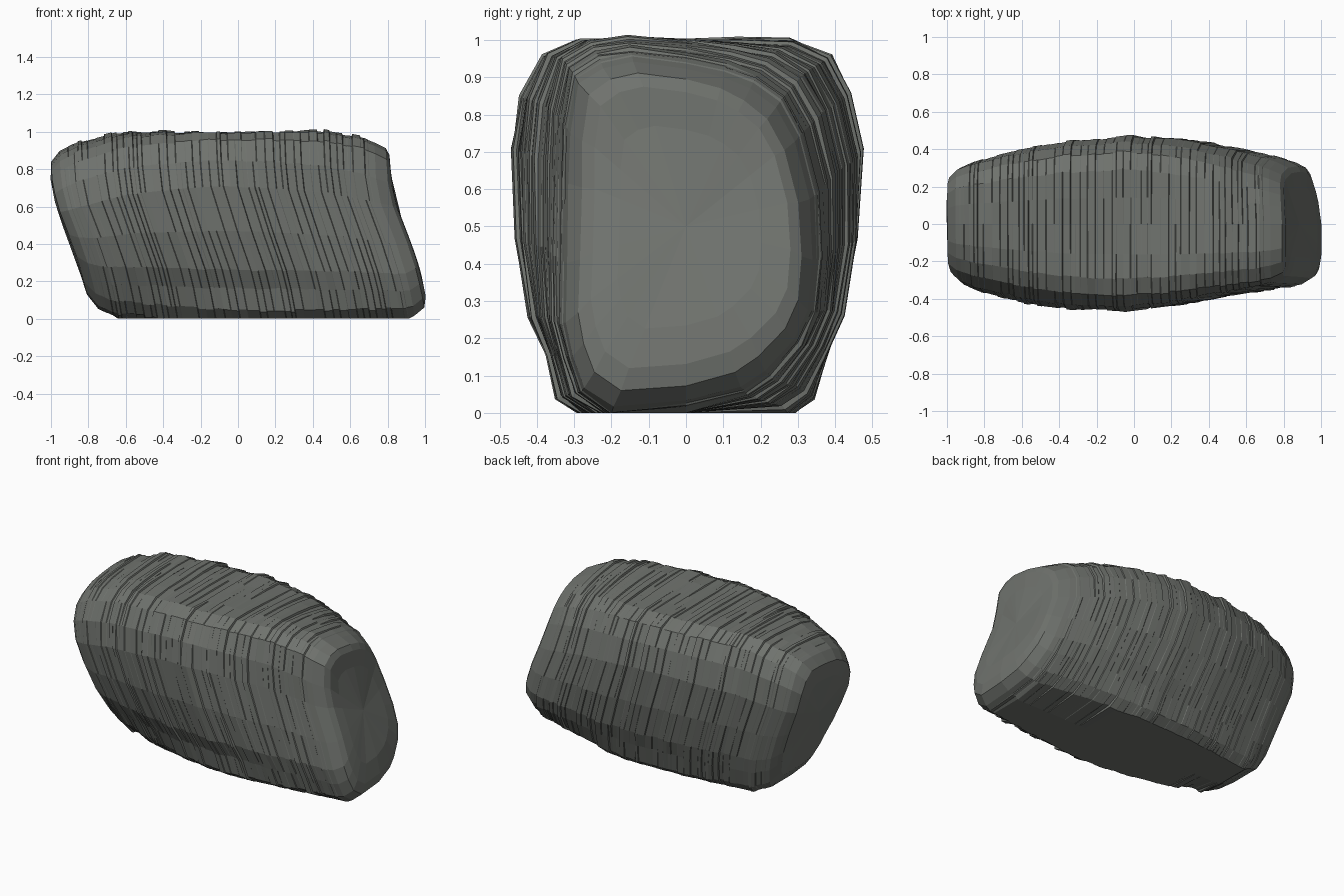
import bpy, bmesh, random, math

if "Cube" in bpy.data.objects:
    bpy.data.objects.remove(bpy.data.objects["Cube"])

random.seed(4)

# Cross-sections (y, z), normalised: middle of the rock, its right end and its left end
MID = [(.62, 0), (.73, .04), (.81, .16), (.89, .26), (.97, .47), (1, .71), (.93, .86),
       (.82, .96), (.62, 1), (.3, 1), (0, 1), (-.35, 1), (-.63, 1), (-.82, .96), (-.95, .85),
       (-1, .71), (-.98, .47), (-.9, .26), (-.8, .16), (-.75, .04), (-.63, 0), (0, 0)]
END = [(.42, .06), (.62, .11), (.86, .2), (.97, .29), (1, .43), (.97, .6), (.85, .77),
       (.7, .87), (.5, .93), (.3, .97), (0, 1), (-.45, 1.02), (-.7, 1), (-.9, .95), (-.96, .8),
       (-.96, .65), (-.98, .42), (-1, .25), (-.95, .15), (-.85, .06), (-.6, 0), (0, .015)]
LEFT = [(.66, 0), (.78, .05), (.87, .16), (.93, .26), (.98, .45), (1, .66), (.95, .83),
        (.82, .94), (.62, 1), (.32, 1), (0, .99), (-.32, .97), (-.55, .93), (-.75, .87), (-.92, .76),
        (-1, .62), (-.98, .45), (-.88, .29), (-.74, .19), (-.6, .1), (-.4, .02), (0, 0)]

# Envelope along the rock: u, back width, front width, top, bottom
ENVELOPE = [(-1, .26, .28, .84, .13), (-.95, .305, .325, .895, .055), (-.85, .34, .36, .943, .008),
            (-.6, .395, .415, .998, 0), (-.3, .445, .455, 1, 0), (.05, .472, .466, .995, 0),
            (.3, .46, .436, .998, 0), (.6, .418, .385, .998, 0), (.85, .36, .34, .955, 0),
            (.93, .335, .322, .925, .015), (.98, .31, .29, .895, .06), (1, .28, .255, .86, .12)]
# Lean of the strata: z, x offset
LEAN = [(0, .12), (.14, .095), (.28, .06), (.4, .02), (.5, -.02), (.62, -.065), (.75, -.09), (1, -.1)]


def sample(table, t):
    for a, b in zip(table, table[1:]):
        if t <= b[0]:
            f = max(0, (t - a[0]) / (b[0] - a[0]))
            return [p + (q - p) * f for p, q in zip(a[1:], b[1:])]
    return table[-1][1:]


def ring(bm, u, wobble, inset=1.0, bulge=0.0):
    back, front, top, bottom = sample(ENVELOPE, u)
    w = max(0, min(1, (abs(u) - .1) / .9))
    verts = []
    for (my, mz), (ey, ez), k in zip(MID, END if u > 0 else LEFT, wobble):
        y, z = my + (ey - my) * w, mz + (ez - mz) * w
        y *= (back if y > 0 else front) * k * inset
        z = bottom + z * (top - bottom)
        # The base stays flat on the ground
        z = 0 if z < .012 and inset == 1 else max(0, .5 + (z - .5) * k * inset)
        x = .905 * u + sample(LEAN, z)[0] + bulge
        # The right end falls back slightly towards the rear
        if u > .5:
            x -= .07 * max(0, y) * (u - .5) * 2
        verts.append(bm.verts.new((x, y, z)))
    return verts


def slab_wobble(amount):
    phase, base = random.uniform(0, 6.28), random.uniform(-1, .8)
    return [1 + amount * (.7 * base + .8 * math.sin(phase + i * .57) + random.uniform(-.5, .5))
            for i in range(len(MID))]


# Layered rock: one stepped pair of rings for every thin stratum
bm = bmesh.new()
plain = [1] * len(MID)
rings = [ring(bm, -1, plain, .72, -.008), ring(bm, -1, plain), ring(bm, -.98, plain)]
edges = [-.95]
while edges[-1] < .91:
    edges.append(min(.93, edges[-1] + random.uniform(.02, .055)))
for a, b in zip(edges, edges[1:]):
    fade = .3 if abs(a) > .88 else 1
    wobble = slab_wobble(.012 * fade)
    rings += [ring(bm, a + .002, wobble), ring(bm, b - .002, wobble)]
rings += [ring(bm, .98, plain), ring(bm, 1, plain), ring(bm, 1, plain, .72, .004)]

n = len(MID)
for r, s in zip(rings, rings[1:]):
    for i in range(n):
        bm.faces.new((r[i], r[(i + 1) % n], s[(i + 1) % n], s[i]))

# End faces fan in to a centre point
for r, dx in ((rings[0], -.01), (rings[-1], -.005)):
    c = bm.verts.new((sum(v.co.x for v in r) / n + dx, 0, .5))
    for i in range(n):
        bm.faces.new((r[i], r[(i + 1) % n], c))

bmesh.ops.recalc_face_normals(bm, faces=bm.faces)
mesh = bpy.data.meshes.new("layered_rock")
bm.to_mesh(mesh)
bm.free()
rock = bpy.data.objects.new("layered_rock", mesh)
bpy.context.collection.objects.link(rock)

# Dark stone colour
stone = bpy.data.materials.new("dark_stone")
stone.diffuse_color = (.16, .17, .155, 1)
stone.use_nodes = True
stone.node_tree.nodes["Principled BSDF"].inputs["Base Color"].default_value = stone.diffuse_color
mesh.materials.append(stone)
